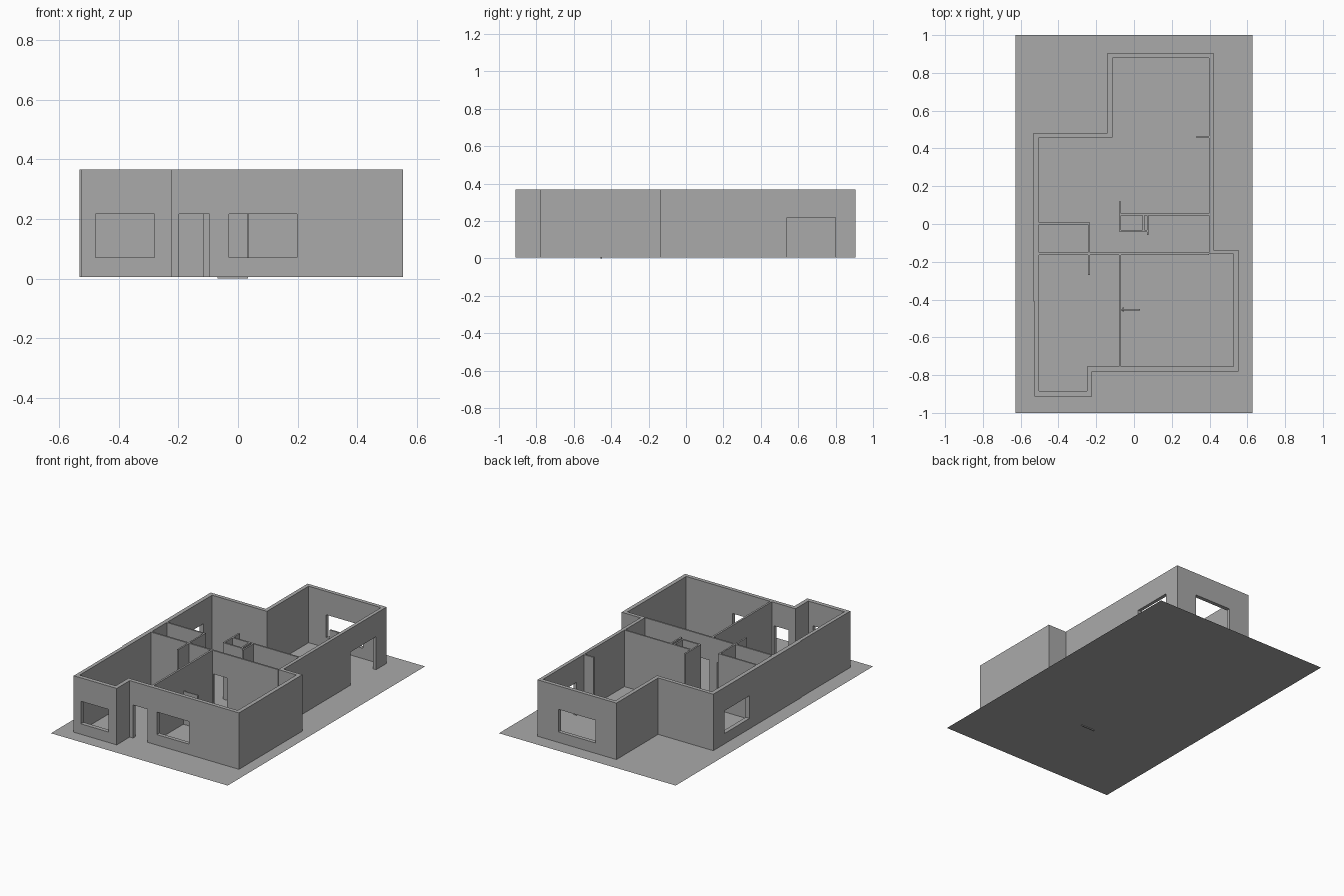
import bpy, bmesh

if "Cube" in bpy.data.objects:
    bpy.data.objects.remove(bpy.data.objects["Cube"])

FLOOR, TOP, HEAD, SILL = 0.005, 0.367, 0.217, 0.072

grey = bpy.data.materials.new("plain grey")
grey.diffuse_color = (0.4, 0.4, 0.4, 1)
grey.use_nodes = True
grey.node_tree.nodes["Principled BSDF"].inputs["Base Color"].default_value = grey.diffuse_color


def make(name, bm):
    bmesh.ops.recalc_face_normals(bm, faces=bm.faces)
    me = bpy.data.meshes.new(name)
    bm.to_mesh(me)
    bm.free()
    me.materials.append(grey)
    ob = bpy.data.objects.new(name, me)
    bpy.context.collection.objects.link(ob)
    return ob


def add_box(bm, x0, x1, y0, y1, z0, z1):
    vs = bmesh.ops.create_cube(bm, size=1)["verts"]
    for v in vs:
        v.co.x = x1 if v.co.x > 0 else x0
        v.co.y = y1 if v.co.y > 0 else y0
        v.co.z = z1 if v.co.z > 0 else z0


def box(name, *dims):
    bm = bmesh.new()
    add_box(bm, *dims)
    return make(name, bm)


def cut(target, name, holes):
    """Cut box-shaped openings out of a wall."""
    bm = bmesh.new()
    for h in holes:
        add_box(bm, *h)
    cutter = make(name, bm)
    mod = target.modifiers.new("openings", "BOOLEAN")
    mod.operation, mod.solver, mod.object = "DIFFERENCE", "EXACT", cutter
    cutter.hide_render = True
    cutter.hide_viewport = True
    cutter.display_type = "WIRE"


# Ground sheet
bm = bmesh.new()
bm.faces.new([bm.verts.new((x, y, FLOOR)) for x, y in
              ((-0.627, -1), (0.627, -1), (0.627, 1), (-0.627, 1))])
make("ground_sheet", bm)

# Outer wall: ring between matching outer and inner plan outlines
outer = [(-0.14, 0.905), (0.42, 0.905), (0.42, -0.137), (0.553, -0.137),
         (0.553, -0.78), (-0.222, -0.78), (-0.222, -0.912), (-0.527, -0.912),
         (-0.527, -0.41), (-0.531, -0.41), (-0.531, 0.482), (-0.14, 0.482)]
inner = [(-0.115, 0.88), (0.398, 0.88), (0.398, -0.16), (0.527, -0.16),
         (0.527, -0.755), (-0.248, -0.755), (-0.248, -0.885), (-0.504, -0.885),
         (-0.504, -0.412), (-0.504, -0.408), (-0.504, 0.457), (-0.115, 0.457)]
bm = bmesh.new()
ob, ot, ib, it = [[bm.verts.new((x, y, z)) for x, y in loop]
                  for loop in (outer, inner) for z in (FLOOR, TOP)]
n = len(outer)
for i in range(n):
    j = (i + 1) % n
    for a, b in ((ob, ot), (ot, it), (it, ib), (ib, ob)):
        bm.faces.new((a[i], a[j], b[j], b[i]))
shell = make("outer_wall", bm)
cut(shell, "outer_opening_cutter", [
    (-0.477, -0.28, -0.95, -0.86, SILL, HEAD),    # front left window
    (-0.03, 0.198, -0.82, -0.73, SILL, HEAD),     # front right window
    (-0.198, -0.095, -0.82, -0.73, -0.05, HEAD),  # front door
    (0.01, 0.272, 0.85, 0.95, SILL, HEAD),        # back window
    (-0.57, -0.47, 0.115, 0.37, SILL, HEAD),      # left window
    (0.36, 0.46, 0.54, 0.80, -0.05, HEAD),        # side doorway
])

# Inner partitions: name -> plan rectangle
partitions = {
    "hall_wall": (-0.504, 0.398, -0.163, -0.152),
    "front_room_divider": (-0.08, -0.068, -0.755, -0.163),
    "bath_back_wall": (-0.504, -0.234, -0.002, 0.008),
    "bath_side_wall": (-0.244, -0.234, -0.152, -0.002),
    "hall_stub": (-0.244, -0.234, -0.27, -0.163),
    "kitchen_wall": (-0.07, 0.398, 0.046, 0.056),
    "closet_left_wall": (-0.08, -0.07, -0.04, 0.12),
    "closet_front_wall": (-0.07, 0.068, -0.042, -0.031),
    "closet_right_wall": (0.068, 0.078, -0.058, 0.046),
    "closet_divider": (0.045, 0.055, -0.031, 0.046),
    "back_room_stub": (0.33, 0.398, 0.456, 0.467),
}
walls = {k: box(k, *r, FLOOR, TOP) for k, r in partitions.items()}
cut(walls["hall_wall"], "hall_doorway_cutter", [
    (-0.230, -0.115, -0.2, -0.11, -0.05, HEAD),
    (-0.060, 0.036, -0.2, -0.11, -0.05, HEAD),
])

# Open door leaf with handle
box("door_leaf", -0.068, 0.033, -0.457, -0.449, 0, HEAD)
box("door_handle", -0.06, -0.054, -0.463, -0.443, 0.1, 0.108)
